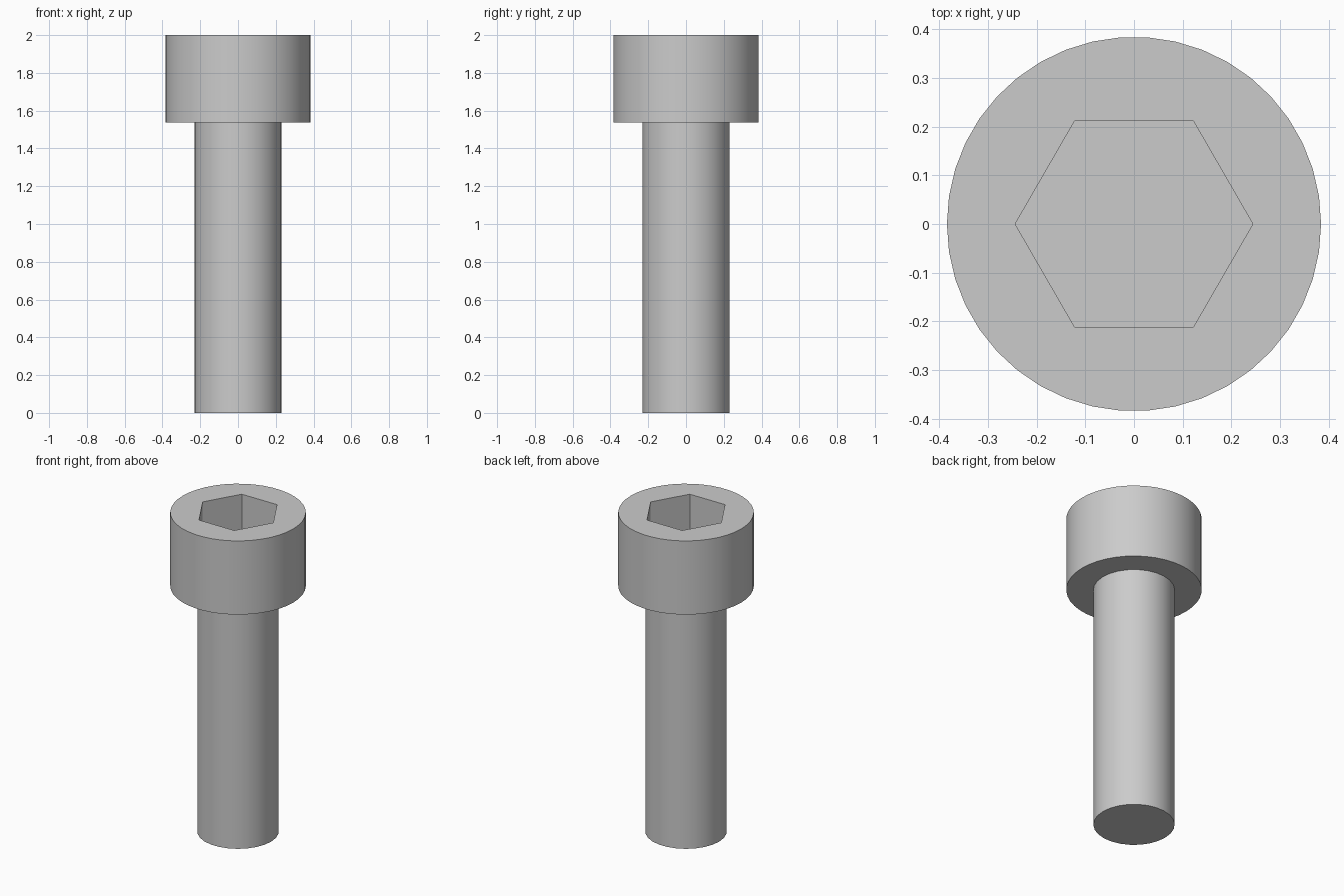
import bpy
import bmesh
from math import cos, sin, tau, radians

cube = bpy.data.objects.get("Cube")
if cube:
    bpy.data.objects.remove(cube, do_unlink=True)

# Main dimensions
TOP, HEAD_BASE, SOCKET_FLOOR = 2.0, 1.5385, 1.75
SHANK_R, HEAD_R, SOCKET_R = 0.2308, 0.3846, 0.2443
SHANK_SIDES, HEAD_SIDES, SOCKET_SIDES = 26, 42, 6

steel = bpy.data.materials.new("grey steel")
steel.use_nodes = True
steel.diffuse_color = (0.6, 0.6, 0.6, 1)
steel.node_tree.nodes["Principled BSDF"].inputs["Base Color"].default_value = (0.6, 0.6, 0.6, 1)

bm = bmesh.new()


def ring(radius, z, sides):
    """Closed loop of vertices, first one on +x."""
    return [bm.verts.new((radius * cos(tau * i / sides), radius * sin(tau * i / sides), z))
            for i in range(sides)]


def wall(a, b):
    """Quads between two rings with equal side counts."""
    n = len(a)
    for i in range(n):
        j = (i + 1) % n
        bm.faces.new((a[i], a[j], b[j], b[i]))


def annulus(outer, inner, up):
    """Flat washer between two rings with different side counts."""
    edges = []
    for loop in (outer, inner):
        for a, b in zip(loop, loop[1:] + loop[:1]):
            edges.append(bm.edges.get((a, b)) or bm.edges.new((a, b)))
    bmesh.ops.triangle_fill(bm, edges=edges, use_beauty=True, normal=(0, 0, up))


# Shank
shank_end = ring(SHANK_R, 0, SHANK_SIDES)
shank_top = ring(SHANK_R, HEAD_BASE, SHANK_SIDES)
bm.faces.new(shank_end[::-1])
wall(shank_end, shank_top)

# Head
head_base = ring(HEAD_R, HEAD_BASE, HEAD_SIDES)
head_top = ring(HEAD_R, TOP, HEAD_SIDES)
wall(head_base, head_top)
annulus(head_base, shank_top, -1)

# Hexagonal socket
socket_rim = ring(SOCKET_R, TOP, SOCKET_SIDES)
socket_floor = ring(SOCKET_R, SOCKET_FLOOR, SOCKET_SIDES)
wall(socket_rim, socket_floor)
bm.faces.new(socket_floor)
annulus(head_top, socket_rim, 1)

bmesh.ops.recalc_face_normals(bm, faces=bm.faces[:])
mesh = bpy.data.meshes.new("socket_head_bolt")
bm.to_mesh(mesh)
bm.free()
mesh.materials.append(steel)

bolt = bpy.data.objects.new("socket_head_bolt", mesh)
bpy.context.collection.objects.link(bolt)
bpy.ops.object.select_all(action="DESELECT")
bolt.select_set(True)
bpy.context.view_layer.objects.active = bolt
bpy.ops.object.shade_smooth_by_angle(angle=radians(30))
